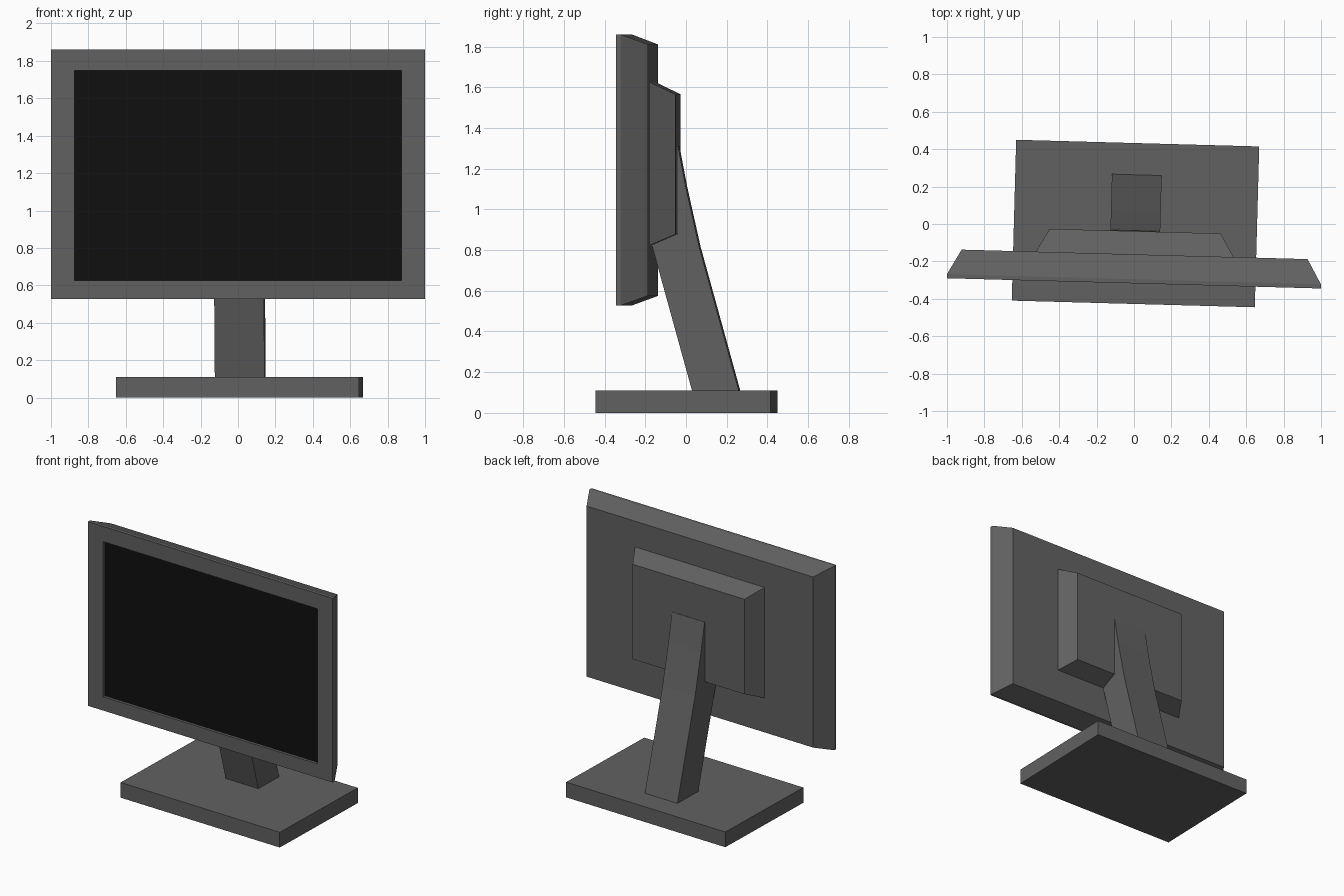
import bpy, bmesh
from math import radians
from mathutils import Matrix

if "Cube" in bpy.data.objects:
    bpy.data.objects.remove(bpy.data.objects["Cube"])

# The whole monitor is turned slightly about the vertical axis
PLACE = Matrix.Translation((0.008, 0.0025, 0)) @ Matrix.Rotation(radians(-1.57), 4, 'Z')


def material(name, v):
    m = bpy.data.materials.new(name)
    m.diffuse_color = (v, v, v, 1)
    m.use_nodes = True
    m.node_tree.nodes["Principled BSDF"].inputs["Base Color"].default_value = m.diffuse_color
    return m


CASE = material("dark_grey_plastic", 0.12)
GLASS = material("black_glass", 0.005)


def loft(name, rings, mat):
    """Skin a list of equal-length point rings and cap both ends."""
    bm = bmesh.new()
    vs = [[bm.verts.new(p) for p in ring] for ring in rings]
    n = len(vs[0])
    for a, b in zip(vs, vs[1:]):
        for i in range(n):
            j = (i + 1) % n
            bm.faces.new((a[i], a[j], b[j], b[i]))
    bm.faces.new(vs[0][::-1])
    bm.faces.new(vs[-1])
    bmesh.ops.recalc_face_normals(bm, faces=bm.faces)
    bm.transform(PLACE)
    me = bpy.data.meshes.new(name)
    bm.to_mesh(me)
    bm.free()
    me.materials.append(mat)
    ob = bpy.data.objects.new(name, me)
    bpy.context.collection.objects.link(ob)
    return ob


def rect(y, half_width, z0, z1):
    w = half_width
    return [(-w, y, z0), (w, y, z0), (w, y, z1), (-w, y, z1)]


# Display housing: tapered back, thin straight rim, recessed bezel opening
loft("display_housing", [
    rect(-0.165, 0.925, 0.575, 1.81),
    rect(-0.298, 1.0, 0.527, 1.86),
    rect(-0.32, 1.0, 0.527, 1.86),
    rect(-0.32, 0.875, 0.627, 1.75),
    rect(-0.298, 0.875, 0.627, 1.75),
], CASE)

# Screen
loft("screen", [rect(-0.296, 0.875, 0.627, 1.75), rect(-0.3, 0.875, 0.627, 1.75)], GLASS)

# Tapered electronics box on the back
loft("rear_box", [rect(-0.167, 0.53, 0.823, 1.625), rect(-0.041, 0.457, 0.878, 1.565)], CASE)

# Bent stand arm: side profile extruded across x
arm = [(0.031, 0.108), (0.261, 0.108), (0.066, 0.815), (0.0, 1.11), (-0.038, 1.31),
       (-0.1, 1.31), (-0.166, 0.822)]
loft("stand_arm", [[(x, y, z) for y, z in arm] for x in (-0.133, 0.133)], CASE)

# Base plate
loft("base", [rect(-0.43, 0.65, 0, 0.11), rect(0.43, 0.65, 0, 0.11)], CASE)
